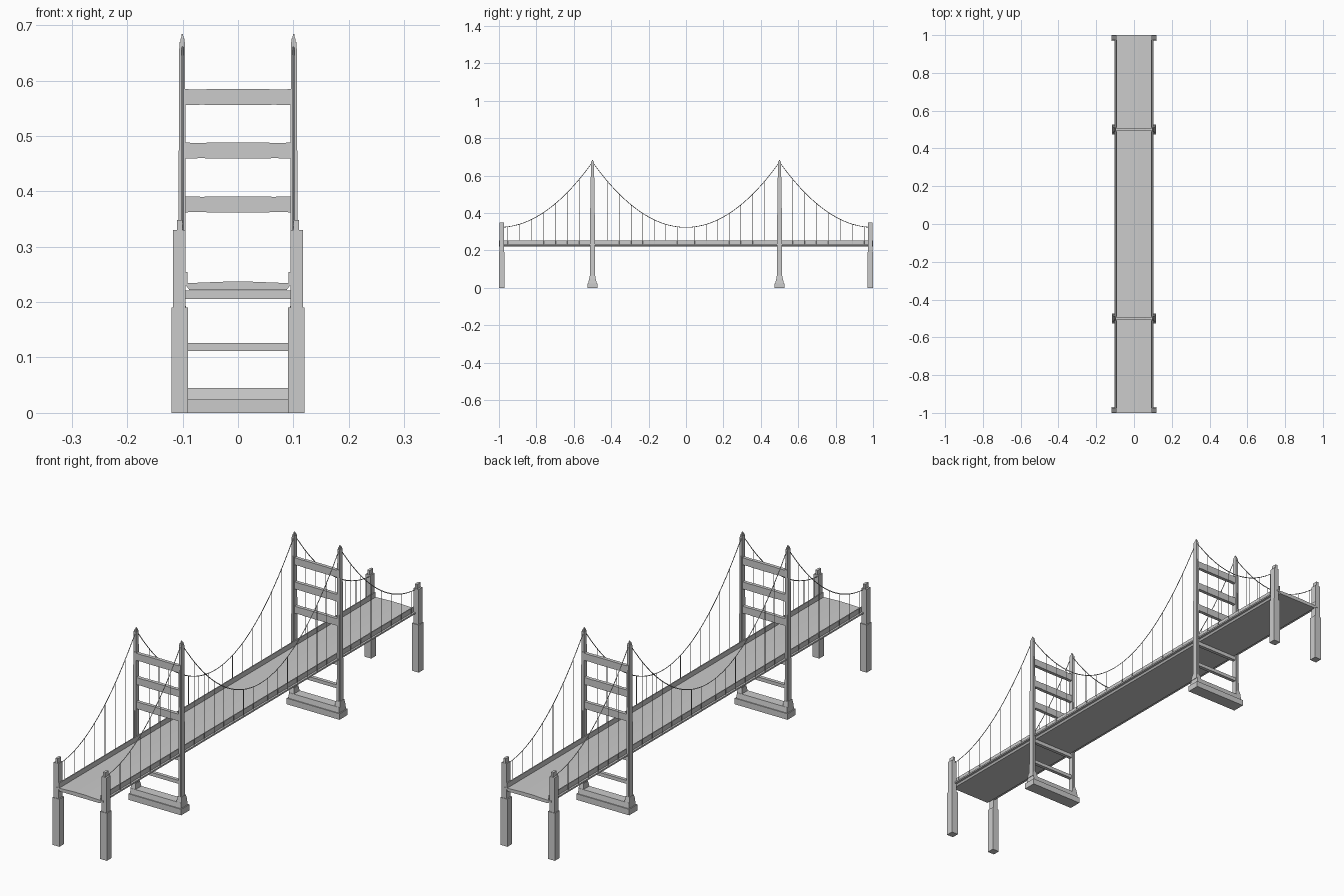
import bpy, bmesh
from mathutils import Vector

if "Cube" in bpy.data.objects:
    bpy.data.objects.remove(bpy.data.objects["Cube"])


def finish(name, bm):
    bmesh.ops.recalc_face_normals(bm, faces=bm.faces)
    me = bpy.data.meshes.new(name)
    bm.to_mesh(me)
    bm.free()
    ob = bpy.data.objects.new(name, me)
    bpy.context.collection.objects.link(ob)
    return ob


def block(bm, x, y, z, top=None):
    """Box from (min, max) ranges; top gives optional (x, y) ranges of the upper face."""
    tx, ty = top or (x, y)
    rings = []
    for (a, b), (c, d), h in ((x, y, z[0]), (tx, ty, z[1])):
        rings.append([bm.verts.new((px, py, h)) for px, py in ((a, c), (b, c), (b, d), (a, d))])
    lo, hi = rings
    bm.faces.new(lo[::-1])
    bm.faces.new(hi)
    for i in range(4):
        j = (i + 1) % 4
        bm.faces.new((lo[i], lo[j], hi[j], hi[i]))


def prism(bm, profile, y0, y1):
    """Extrude an x-z outline along y."""
    face = bm.faces.new([bm.verts.new((x, y0, z)) for x, z in profile])
    res = bmesh.ops.extrude_face_region(bm, geom=[face])
    bmesh.ops.translate(bm, vec=(0, y1 - y0, 0),
                        verts=[v for v in res["geom"] if isinstance(v, bmesh.types.BMVert)])


def mirror(ob, x=True, y=True):
    m = ob.modifiers.new("mirror", 'MIRROR')
    m.use_axis = (x, y, False)


def wire(name, paths, radius):
    cu = bpy.data.curves.new(name, 'CURVE')
    cu.dimensions = '3D'
    cu.bevel_depth = radius
    cu.bevel_resolution = 0
    cu.use_fill_caps = True
    for pts in paths:
        sp = cu.splines.new('POLY')
        sp.points.add(len(pts) - 1)
        for p, co in zip(sp.points, pts):
            p.co = (*co, 1)
    ob = bpy.data.objects.new(name, cu)
    bpy.context.collection.objects.link(ob)
    return ob


# Deck with slight camber
half = [(0.088, 0.222), (0.093, 0.229), (0.096, 0.230), (0.096, 0.234), (0.06, 0.2355), (0.02, 0.237)]
bm = bmesh.new()
prism(bm, half + [(-x, z) for x, z in half[::-1]], -1, 1)
finish("deck", bm)

# Solid parapet and outer ledge along both deck edges
bm = bmesh.new()
block(bm, (0.091, 0.095), (-1, 1), (0.231, 0.254))
mirror(finish("parapet", bm), y=False)
bm = bmesh.new()
block(bm, (0.094, 0.103), (-1, 1), (0.229, 0.235))
mirror(finish("deck_ledge", bm), y=False)

# Stepped end pylons
bm = bmesh.new()
block(bm, (0.09, 0.12), (0.97, 1.0), (0, 0.19))
block(bm, (0.095, 0.117), (0.973, 0.998), (0.19, 0.33))
block(bm, (0.1, 0.11), (0.974, 0.997), (0.33, 0.348))
mirror(finish("end_pylon", bm))

# Tower foundations: two slabs and tapered pedestals
bm = bmesh.new()
block(bm, (-0.117, 0.117), (0.474, 0.526), (0, 0.024))
block(bm, (-0.113, 0.113), (0.478, 0.522), (0.024, 0.045), ((-0.111, 0.111), (0.481, 0.519)))
mirror(finish("tower_base", bm), x=False)
bm = bmesh.new()
block(bm, (0.09, 0.113), (0.482, 0.518), (0.045, 0.066), ((0.093, 0.110), (0.486, 0.514)))
mirror(finish("leg_pedestal", bm))

# Tower legs: tapering core with a rib on front and back, then a pointed cap
bm = bmesh.new()
block(bm, (0.094, 0.109), (0.489, 0.511), (0.06, 0.67), ((0.0955, 0.106), (0.491, 0.509)))
block(bm, (0.098, 0.106), (0.486, 0.514), (0.06, 0.59), ((0.098, 0.104), (0.489, 0.511)))
block(bm, (0.097, 0.104), (0.493, 0.507), (0.67, 0.676))
block(bm, (0.098, 0.103), (0.495, 0.505), (0.676, 0.684), ((0.0995, 0.1015), (0.498, 0.502)))
mirror(finish("tower_leg", bm))

# Cross beams above the road, slightly deeper at mid span
bm = bmesh.new()
for z in (0.57, 0.4735, 0.3765):
    top = [(0.098, 0.0145), (0.062, 0.0135), (0.055, 0.0145)]
    outline = [(x, z + h) for x, h in top] + [(-x, z + h) for x, h in top[::-1]]
    outline += [(-x, z - h) for x, h in top] + [(x, z - h) for x, h in top[::-1]]
    prism(bm, outline, 0.493, 0.507)
mirror(finish("portal_beam", bm), x=False)

# Struts below the road
bm = bmesh.new()
for z0, z1 in ((0.112, 0.126), (0.206, 0.221)):
    block(bm, (-0.098, 0.098), (0.493, 0.507), (z0, z1))
mirror(finish("lower_strut", bm), x=False)


# Suspension cables hang as a parabola on each side of a tower
def cable_z(y):
    t = abs(y) / 0.5 if abs(y) <= 0.5 else (1 - abs(y)) / 0.5
    return 0.323 + 0.349 * t * t


n = 64
ys = [-0.985 + 1.97 * i / n for i in range(n + 1)]
ys = sorted(ys + [-0.5, 0.5])
wire("main_cable", [[(s * 0.1, y, cable_z(y)) for y in ys] for s in (-1, 1)], 0.0017)

# Vertical hangers
stations = [0.046 + 0.062 * i for i in range(7)] + [0.570 + 0.0637 * i for i in range(7)]
wire("hanger", [[(sx * 0.1, sy * y, 0.232), (sx * 0.1, sy * y, cable_z(y))]
                for y in stations for sx in (-1, 1) for sy in (-1, 1)], 0.0013)
